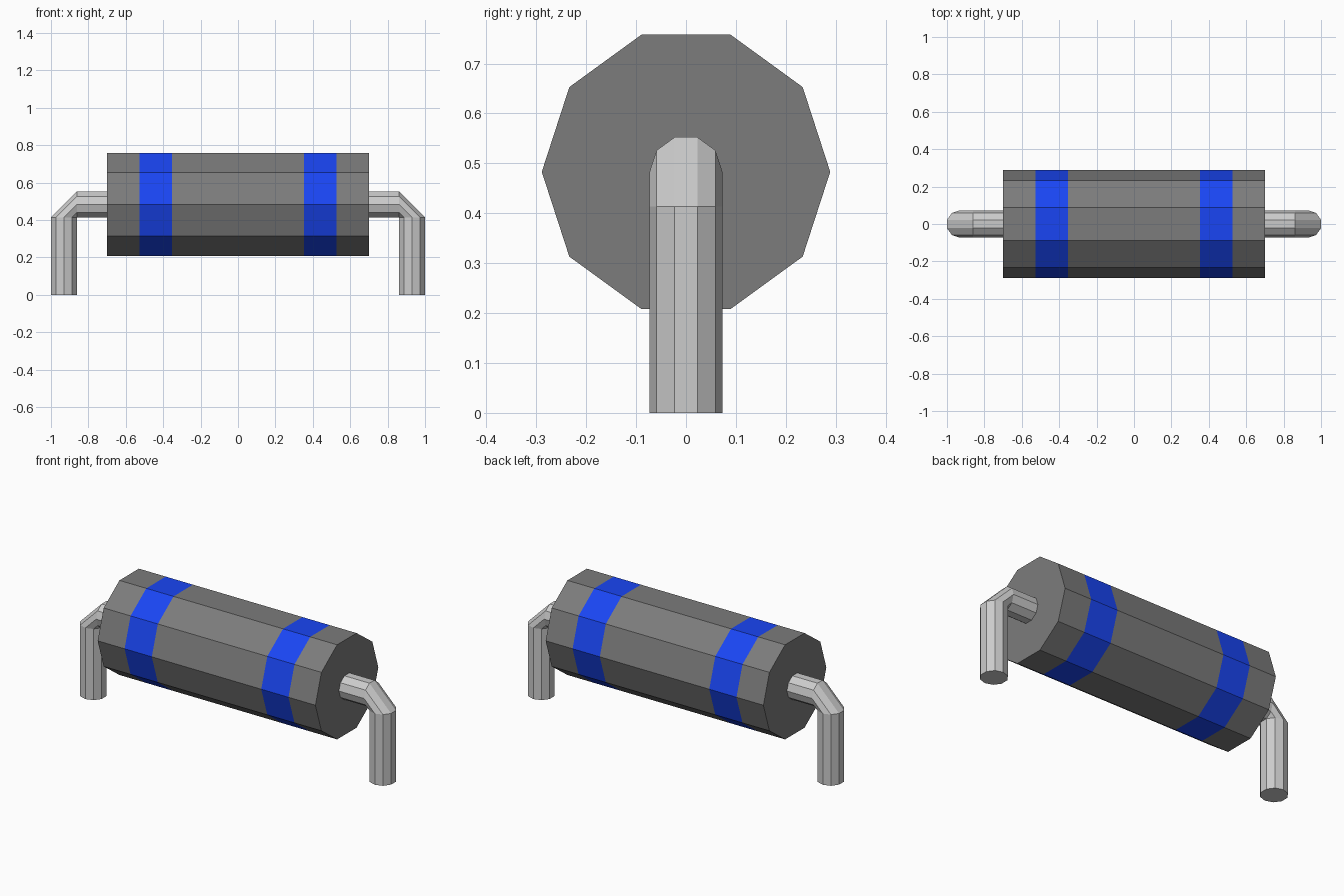
import bpy, bmesh, math
from mathutils import Vector

if "Cube" in bpy.data.objects:
    bpy.data.objects.remove(bpy.data.objects["Cube"])

SIDES = 10
AXIS_Z = 0.483
BODY_R, LEAD_R = 0.289, 0.073
FLAT = LEAD_R * math.sin(math.radians(72))   # half height between flats


def material(name, color):
    m = bpy.data.materials.new(name)
    m.diffuse_color = (*color, 1)
    m.use_nodes = True
    m.node_tree.nodes["Principled BSDF"].inputs["Base Color"].default_value = m.diffuse_color
    return m


def loft(name, rings, radius, mats=(), slots=None):
    """Join decagon rings given as (centre, up direction); cap both ends."""
    bm = bmesh.new()
    loops = []
    for centre, up in rings:
        loop = []
        for i in range(SIDES):
            a = 2 * math.pi * i / SIDES
            offset = Vector((0, math.cos(a), 0)) + Vector(up) * math.sin(a)
            loop.append(bm.verts.new(Vector(centre) + offset * radius))
        loops.append(loop)
    for s in range(len(loops) - 1):
        a, b = loops[s], loops[s + 1]
        for i in range(SIDES):
            j = (i + 1) % SIDES
            f = bm.faces.new((a[i], a[j], b[j], b[i]))
            f.material_index = slots[s] if slots else 0
    bm.faces.new(loops[0])
    bm.faces.new(loops[-1])
    bmesh.ops.remove_doubles(bm, verts=bm.verts, dist=0.0005)
    bmesh.ops.recalc_face_normals(bm, faces=bm.faces)
    mesh = bpy.data.meshes.new(name)
    bm.to_mesh(mesh)
    bm.free()
    for m in mats:
        mesh.materials.append(m)
    obj = bpy.data.objects.new(name, mesh)
    bpy.context.collection.objects.link(obj)
    return obj


# Dark body with two flush blue bands
dark = material("dark_grey", (0.2, 0.2, 0.2))
blue = material("blue", (0.01, 0.06, 0.9))
stations = [-0.7, -0.527, -0.352, 0.352, 0.527, 0.7]
loft("banded_body", [((x, 0, AXIS_Z), (0, 0, 1)) for x in stations],
     BODY_R, (dark, blue), (0, 1, 0, 1, 0))

# Bent wire leads: the bend pivots on the inner corner
for side, name in ((1, "right_lead"), (-1, "left_lead")):
    outer = 1 - FLAT
    loft(name, [
        ((side * 0.69, 0, AXIS_Z), (0, 0, 1)),
        ((side * (outer - FLAT), 0, AXIS_Z), (0, 0, 1)),
        ((side * outer, 0, AXIS_Z - FLAT), (side, 0, 0)),
        ((side * outer, 0, 0), (side, 0, 0)),
    ], LEAD_R)
